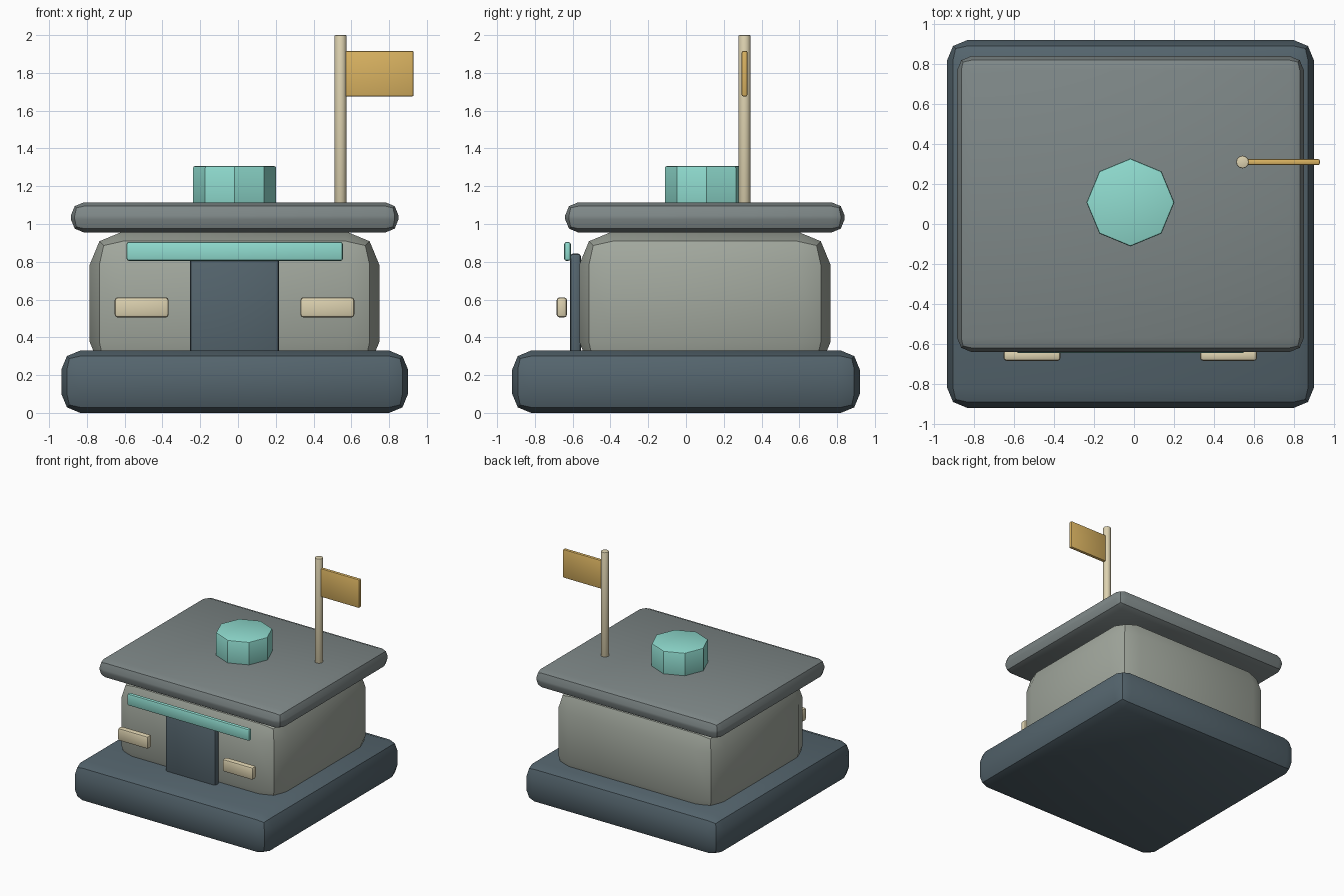
import bpy
import math

if "Cube" in bpy.data.objects:
    bpy.data.objects.remove(bpy.data.objects["Cube"])


def material(name, rgb):
    m = bpy.data.materials.new(name)
    m.diffuse_color = (*rgb, 1)
    m.use_nodes = True
    m.node_tree.nodes["Principled BSDF"].inputs["Base Color"].default_value = m.diffuse_color
    return m


SLATE = material("slate", (0.09, 0.13, 0.155))
WALL = material("wall", (0.36, 0.39, 0.34))
ROOF = material("roof_grey", (0.21, 0.245, 0.245))
TEAL = material("teal", (0.28, 0.72, 0.63))
CREAM = material("cream", (0.72, 0.64, 0.43))
GOLD = material("gold", (0.70, 0.45, 0.12))


def finish(obj, name, mat, bevel, segments):
    obj.name = name
    obj.data.materials.append(mat)
    mod = obj.modifiers.new("bevel", 'BEVEL')
    mod.width = bevel
    mod.segments = segments
    mod.limit_method = 'ANGLE'
    mod.angle_limit = math.radians(50)
    bpy.ops.object.modifier_apply(modifier=mod.name)
    bpy.ops.object.shade_smooth_by_angle(angle=math.radians(35))
    return obj


def box(name, x, y, z, mat, bevel, segments=2):
    """Bevelled box from its (min, max) range on each axis."""
    ranges = (x, y, z)
    bpy.ops.mesh.primitive_cube_add(size=1, location=[(a + b) / 2 for a, b in ranges])
    obj = bpy.context.object
    obj.scale = [b - a for a, b in ranges]
    bpy.ops.object.transform_apply(location=False, rotation=False, scale=True)
    return finish(obj, name, mat, bevel, segments)


def post(name, x, y, z, radius, sides, mat, bevel):
    bpy.ops.mesh.primitive_cylinder_add(vertices=sides, radius=radius, depth=z[1] - z[0],
                                        location=(x, y, (z[0] + z[1]) / 2))
    return finish(bpy.context.object, name, mat, bevel, 2)


# Main masses: plinth, walls, overhanging roof slab
box("base", (-0.935, 0.90), (-0.92, 0.92), (0, 0.33), SLATE, 0.10)
box("walls", (-0.785, 0.748), (-0.565, 0.765), (0.20, 0.96), WALL, 0.175)
box("roof", (-0.885, 0.85), (-0.64, 0.84), (0.955, 1.115), ROOF, 0.07)

# Front details
box("door", (-0.255, 0.217), (-0.615, -0.555), (0.26, 0.845), SLATE, 0.02)
box("sign_strip", (-0.59, 0.555), (-0.645, -0.61), (0.805, 0.905), TEAL, 0.012)
for side, cx in (("left", -0.51), ("right", 0.473)):
    box(side + "_lamp", (cx - 0.143, cx + 0.143), (-0.685, -0.63), (0.505, 0.612), CREAM, 0.016)

# Rooftop octagonal vent, flagpole and flag
post("roof_vent", -0.018, 0.108, (1.08, 1.307), 0.22, 8, TEAL, 0.01)
post("flagpole", 0.543, 0.31, (1.08, 2.0), 0.032, 12, CREAM, 0.006)
box("flag", (0.565, 0.93), (0.295, 0.325), (1.675, 1.917), GOLD, 0.009)
